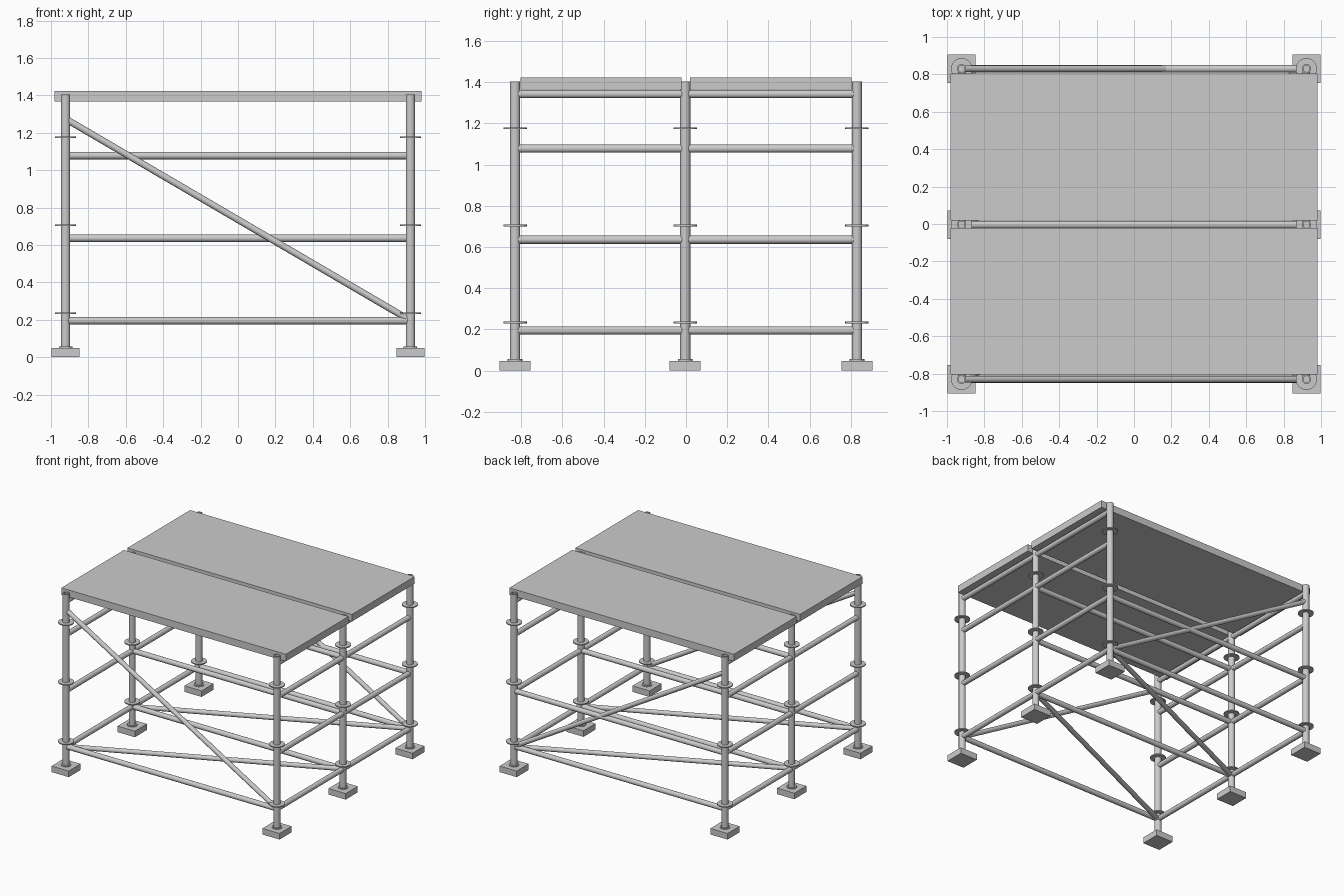
import bpy, bmesh, math
from mathutils import Vector, Matrix

if "Cube" in bpy.data.objects:
    bpy.data.objects.remove(bpy.data.objects["Cube"])

PX = 0.922                      # post x offset
ROWS = {"front": -0.83, "middle": -0.004, "back": 0.83}
SIDES = {"left": -PX, "right": PX}


def finish(bm, name, smooth=True):
    mesh = bpy.data.meshes.new(name)
    bm.to_mesh(mesh)
    bm.free()
    ob = bpy.data.objects.new(name, mesh)
    bpy.context.collection.objects.link(ob)
    if smooth:
        bpy.ops.object.select_all(action='DESELECT')
        ob.select_set(True)
        bpy.context.view_layer.objects.active = ob
        bpy.ops.object.shade_smooth_by_angle(angle=math.radians(40))
    return ob


def add_rod(bm, a, b, r, seg=20):
    a, b = Vector(a), Vector(b)
    d = b - a
    m = Matrix.Translation((a + b) / 2) @ d.to_track_quat('Z', 'Y').to_matrix().to_4x4()
    return bmesh.ops.create_cone(bm, cap_ends=True, segments=seg, radius1=r,
                                 radius2=r, depth=d.length, matrix=m)


def rod(name, a, b, r):
    bm = bmesh.new()
    add_rod(bm, a, b, r)
    return finish(bm, name)


def box(name, lo, hi):
    lo, hi = Vector(lo), Vector(hi)
    bm = bmesh.new()
    m = Matrix.Translation((lo + hi) / 2) @ Matrix.Diagonal((*(hi - lo), 1))
    bmesh.ops.create_cube(bm, size=1, matrix=m)
    return finish(bm, name, False)


# Posts with foot pads, collars and connector discs
for row, y in ROWS.items():
    for side, x in SIDES.items():
        tag = f"{row}_{side}"
        box(f"foot_pad_{tag}", (x - .075, y - .075, 0), (x + .075, y + .075, .048))
        rod(f"foot_collar_{tag}", (x, y, .045), (x, y, .056), .036)

        # post with a shallow recess in its top
        bm = bmesh.new()
        add_rod(bm, (x, y, .04), (x, y, 1.405), .025, 24)
        bm.normal_update()
        top = max(bm.faces, key=lambda f: f.calc_center_median().z)
        bmesh.ops.inset_region(bm, faces=[top], thickness=.008)
        inner = bmesh.ops.extrude_discrete_faces(bm, faces=[top])["faces"][0]
        bmesh.ops.translate(bm, verts=inner.verts, vec=(0, 0, -.02))
        finish(bm, f"post_{tag}")

        bm = bmesh.new()
        for z in (.234, .705, 1.176):
            add_rod(bm, (x, y, z - .004), (x, y, z + .004), .057, 24)
        finish(bm, f"connector_discs_{tag}")

# Side rails, front to middle to back
pairs = [("front", "middle"), ("middle", "back")]
for side, x in SIDES.items():
    for a, b in pairs:
        for i, z in enumerate((.195, .636, 1.078, 1.343)):
            rod(f"side_rail_{side}_{a}_{i}", (x, ROWS[a], z), (x, ROWS[b], z), .02)

# Long rails, left to right
LEVELS = {"front": (.195,), "middle": (.195, .636, 1.078), "back": (.195, .636)}
for row, levels in LEVELS.items():
    for i, z in enumerate(levels):
        y = ROWS[row]
        rod(f"long_rail_{row}_{i}", (-PX, y, z), (PX, y, z), .02)

# Diagonal braces on front and back faces
for row in ("front", "back"):
    y = ROWS[row]
    rod(f"diagonal_brace_{row}", (-.915, y, 1.27), (.915, y, .2), .018)

# Flat braces at the lowest level
for a, b in pairs:
    rod(f"plan_brace_{a}", (-PX, ROWS[a], .195), (PX, ROWS[b], .195), .018)

# Deck boards
box("deck_front", (-.982, -.804, 1.366), (.982, -.022, 1.422))
box("deck_back", (-.982, .02, 1.366), (.982, .804, 1.422))
